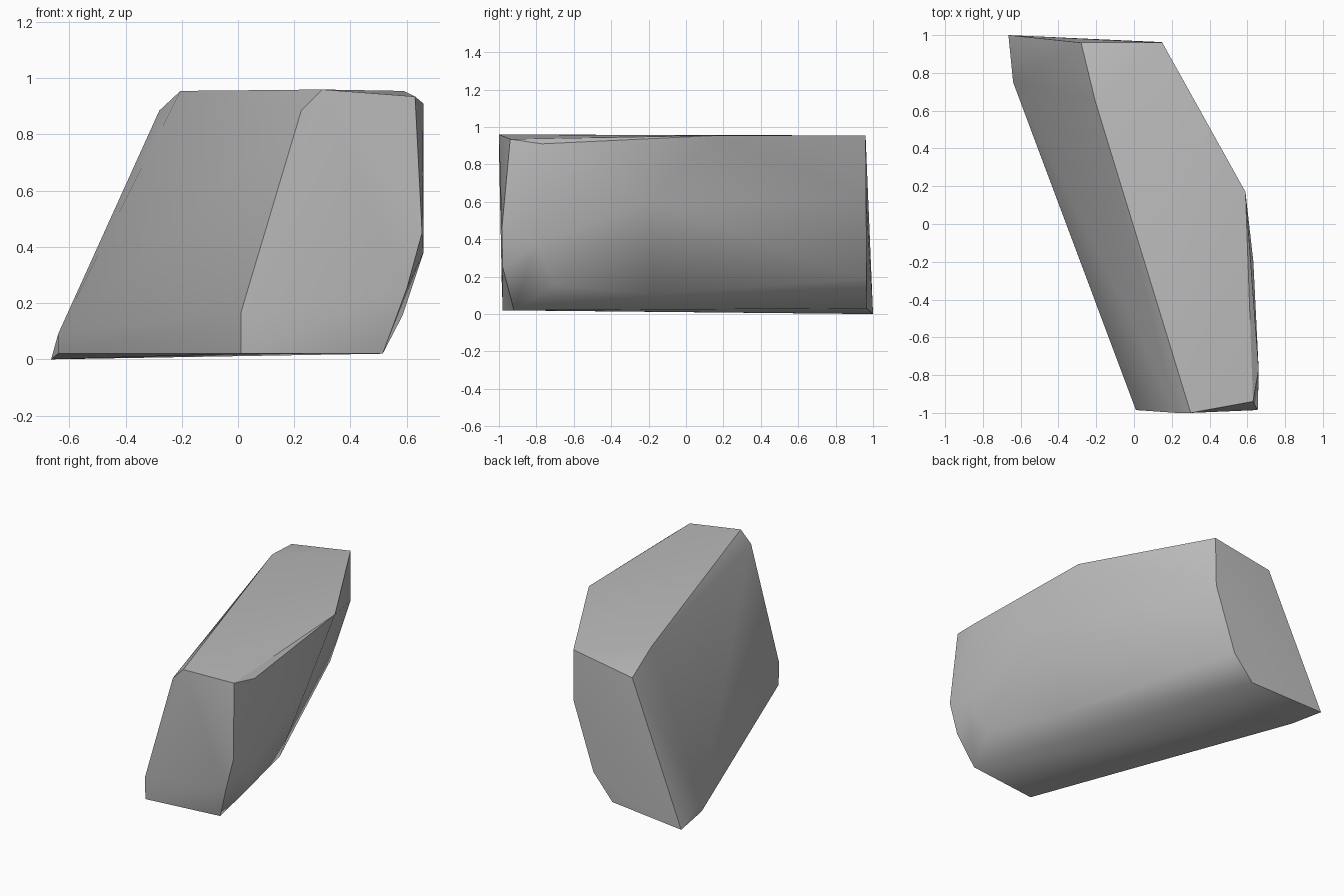
import bpy
import bmesh
import math

# Remove the default cube
cube = bpy.data.objects.get("Cube")
if cube:
    bpy.data.objects.remove(cube, do_unlink=True)

# Stone colour
stone = bpy.data.materials.new("stone_grey")
stone.use_nodes = True
grey = (0.5, 0.5, 0.5, 1)
stone.diffuse_color = grey
shader = stone.node_tree.nodes["Principled BSDF"]
shader.inputs["Base Color"].default_value = grey
shader.inputs["Roughness"].default_value = 0.9

# Corners of the rock, grouped by side
front_corners = [(0.3, -1, 0.96), (0.225, -1, 0.885), (0.01, -0.985, 0.165), (0.01, -0.98, 0.02),
                 (0.515, -0.92, 0.02), (0.6, -0.98, 0.25), (0.655, -0.985, 0.45), (0.63, -0.94, 0.935)]
right_corners = [(0.66, -0.77, 0.91), (0.66, -0.8, 0.38), (0.585, -0.7, 0.155),
                 (0.632, -0.2, 0.6), (0.59, 0.17, 0.955), (0.425, -0.17, 0.105)]
back_corners = [(0.15, 0.96, 0.955), (0.146, 0.963, 0.62), (0, 0.965, 0.19),
                (-0.14, 0.967, 0.03), (-0.665, 1, 0), (-0.28, 0.96, 0.885)]
left_corners = [(-0.205, 0.65, 0.955), (-0.64, 0.75, 0.02), (-0.64, 0.75, 0.09)]

# Wrap the corners in a convex skin
bm = bmesh.new()
for corner in front_corners + right_corners + back_corners + left_corners:
    bm.verts.new(corner)
hull = bmesh.ops.convex_hull(bm, input=bm.verts[:])
loose = [v for v in bm.verts if not v.link_faces]
bmesh.ops.delete(bm, geom=loose, context="VERTS")

# Merge the nearly flat triangles into broad facets
bmesh.ops.dissolve_limit(bm, angle_limit=math.radians(2), verts=bm.verts[:], edges=bm.edges[:])
bmesh.ops.recalc_face_normals(bm, faces=bm.faces[:])

mesh = bpy.data.meshes.new("rock")
bm.to_mesh(mesh)
bm.free()
mesh.materials.append(stone)
rock = bpy.data.objects.new("rock", mesh)
bpy.context.collection.objects.link(rock)

# Soft shading across the shallow facets, crisp main ridges
bpy.ops.object.select_all(action="DESELECT")
rock.select_set(True)
bpy.context.view_layer.objects.active = rock
bpy.ops.object.shade_smooth_by_angle(angle=math.radians(32))
